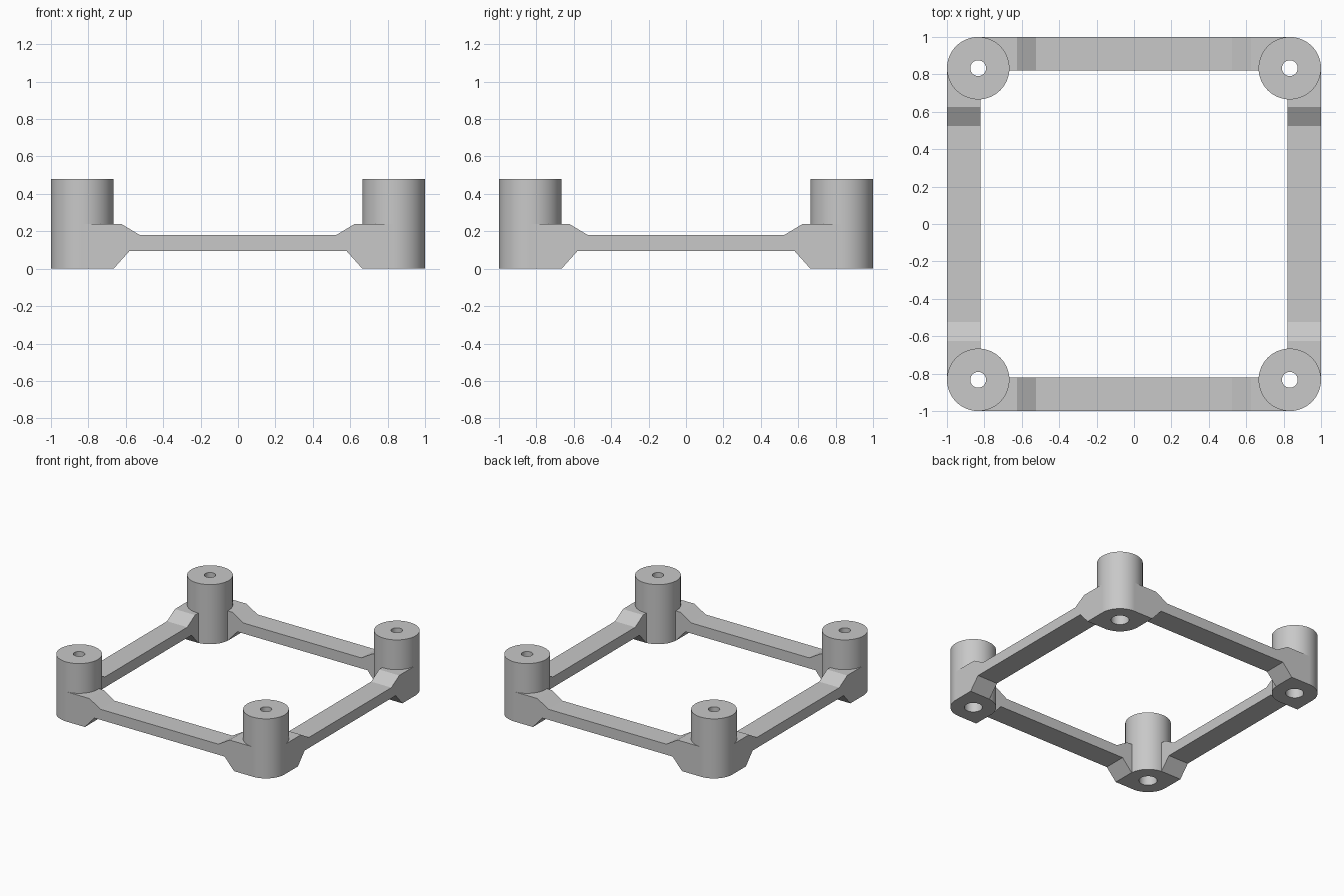
import bpy, bmesh, math
from mathutils import Matrix, Vector

if "Cube" in bpy.data.objects:
    bpy.data.objects.remove(bpy.data.objects["Cube"])

POST = 0.833          # post centre distance on both axes
RADIUS = 0.167
HEIGHT = 0.48
BORE, COUNTERBORE, STEP = 0.042, 0.066, 0.3

grey = bpy.data.materials.new("plain grey")
grey.use_nodes = True
colour = (0.58, 0.58, 0.58, 1)
grey.diffuse_color = colour
grey.node_tree.nodes["Principled BSDF"].inputs["Base Color"].default_value = colour


def add_object(name, bm):
    bmesh.ops.recalc_face_normals(bm, faces=bm.faces)
    mesh = bpy.data.meshes.new(name)
    bm.to_mesh(mesh)
    bm.free()
    mesh.materials.append(grey)
    obj = bpy.data.objects.new(name, mesh)
    bpy.context.collection.objects.link(obj)
    return obj


def lathe(name, profile, location):
    """Spin a closed (radius, z) profile into a ring solid."""
    bm = bmesh.new()
    verts = [bm.verts.new((r, 0, z)) for r, z in profile]
    edges = [bm.edges.new((v, verts[i - 1])) for i, v in enumerate(verts)]
    bmesh.ops.spin(bm, geom=verts + edges, cent=(0, 0, 0), axis=(0, 0, 1),
                   angle=math.tau, steps=64)
    bmesh.ops.remove_doubles(bm, verts=bm.verts, dist=1e-4)
    obj = add_object(name, bm)
    obj.location = location
    bpy.ops.object.select_all(action='DESELECT')
    obj.select_set(True)
    bpy.context.view_layer.objects.active = obj
    bpy.ops.object.shade_smooth_by_angle(angle=math.radians(30))
    return obj


# Corner posts with a stepped screw hole
post_profile = [(RADIUS, 0), (RADIUS, HEIGHT), (BORE, HEIGHT), (BORE, STEP),
                (COUNTERBORE, STEP), (COUNTERBORE, 0)]
corners = {"front_right": (-1, -1), "front_left": (1, -1),
           "back_right": (-1, 1), "back_left": (1, 1)}
for place, (sx, sy) in corners.items():
    lathe(place + "_post", post_profile, (sx * POST, sy * POST, 0))

# Hidden cutter that keeps the beams out of the screw holes
bm = bmesh.new()
for sx, sy in corners.values():
    bmesh.ops.create_cone(bm, cap_ends=True, segments=32, radius1=0.1, radius2=0.1,
                          depth=0.6, matrix=Matrix.Translation((sx * POST, sy * POST, 0.15)))
cutter = add_object("hole_clearance_cutter", bm)
cutter.hide_render = True
cutter.hide_set(True)
cutter.display_type = 'WIRE'

# Beams: side outline mirrored about the middle, thickened inward
half = [(POST, 0), (0.665, 0), (0.58, 0.095)]
half_top = [(0.525, 0.18), (0.625, 0.24), (POST, 0.24)]
right_half = half + half_top
outline = half + [(-x, z) for x, z in reversed(half)] \
    + [(-x, z) for x, z in reversed(half_top)] + half_top


def beam(name, turn):
    bm = bmesh.new()
    face = bm.faces.new([bm.verts.new((x, -1, z)) for x, z in outline])
    new = bmesh.ops.extrude_face_region(bm, geom=[face])["geom"]
    bmesh.ops.translate(bm, vec=Vector((0, 0.18, 0)),
                        verts=[g for g in new if isinstance(g, bmesh.types.BMVert)])
    bmesh.ops.rotate(bm, cent=(0, 0, 0), verts=bm.verts,
                     matrix=Matrix.Rotation(turn * math.pi / 2, 3, 'Z'))
    obj = add_object(name, bm)
    cut = obj.modifiers.new("hole clearance", 'BOOLEAN')
    cut.operation = 'DIFFERENCE'
    cut.solver = 'EXACT'
    cut.object = cutter


for turn, side in enumerate(("front", "left", "back", "right")):
    beam(side + "_beam", turn)
